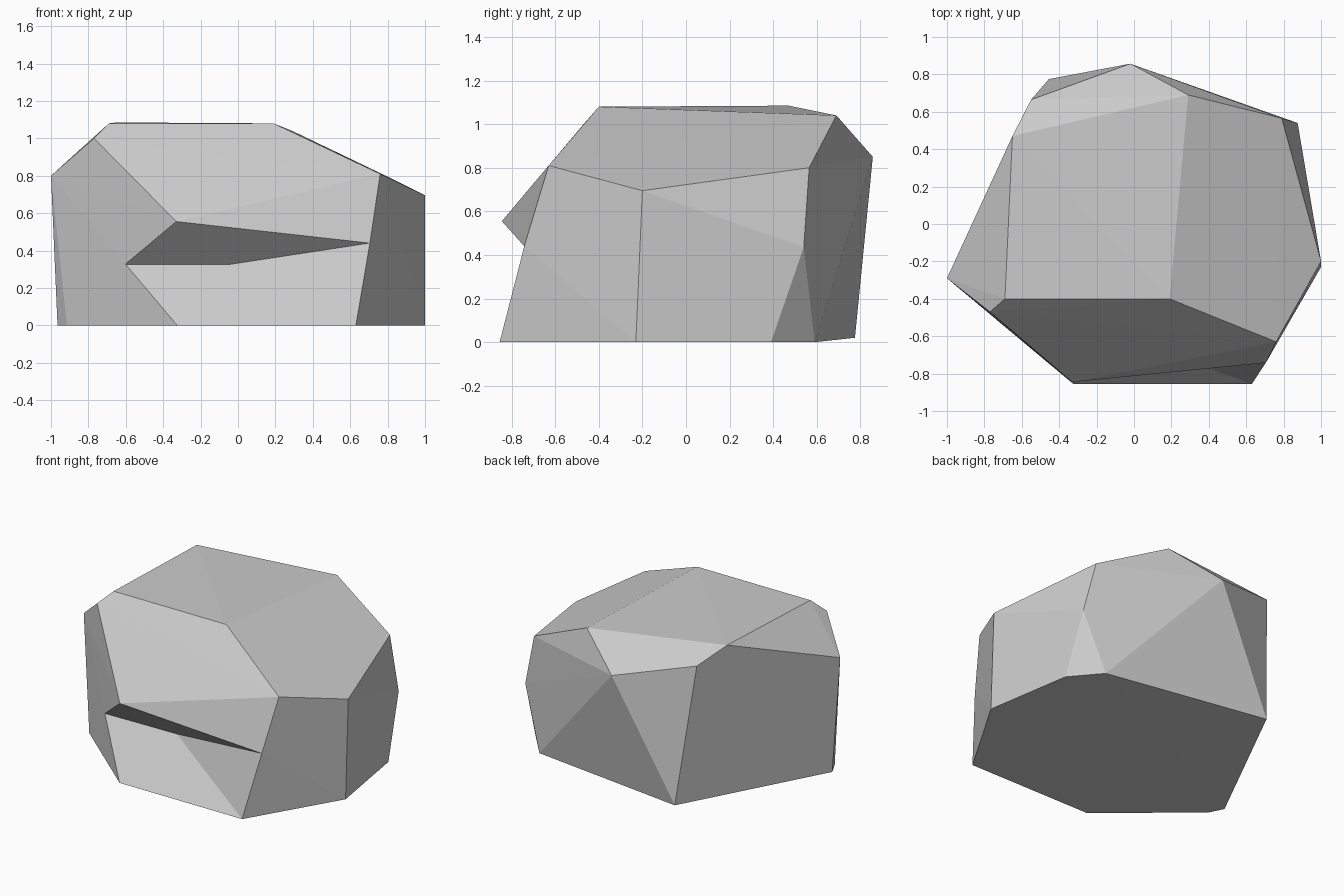
import bpy
import bmesh

cube = bpy.data.objects.get("Cube")
if cube:
    bpy.data.objects.remove(cube, do_unlink=True)

# Plain stone colour
stone = bpy.data.materials.new("stone_grey")
stone.use_nodes = True
stone.diffuse_color = (0.6, 0.6, 0.6, 1)
stone.node_tree.nodes["Principled BSDF"].inputs["Base Color"].default_value = (0.6, 0.6, 0.6, 1)

# Corners of the boulder, grouped by height
top = [(-.69, -.40, 1.08), (.19, -.40, 1.08), (-.65, .47, 1.085), (.29, .69, 1.04)]
shoulder = [(-.77, -.47, 1.0), (.76, -.63, .81), (1, -.20, .695), (.79, .565, .80),
            (.875, .54, .435), (-.02, .857, .85), (-.55, .665, .985), (-1, -.29, .80)]
base = [(1, -.23, 0), (.90, .39, 0), (.73, .59, 0), (-.455, .775, .02),
        (-.965, -.25, 0), (-.915, -.35, 0)]

bm = bmesh.new()
for co in top + shoulder + base:
    bm.verts.new(co)

# Front corners around the notch
brow_left = bm.verts.new((-.33, -.845, .555))
brow_right = bm.verts.new((.705, -.742, .44))
foot_left = bm.verts.new((-.325, -.855, 0))
foot_right = bm.verts.new((.63, -.855, 0))
bmesh.ops.convex_hull(bm, input=bm.verts[:])

# Open the hull where the notch bites into the front and its left end
front = {brow_left, brow_right, foot_left, foot_right}
opened = [f for f in bm.faces
          if set(f.verts) <= front or {brow_left, foot_left} <= set(f.verts)]
side = [v for f in opened for v in f.verts if v not in front]
bmesh.ops.delete(bm, geom=opened, context='FACES')

# Overhang, sloping lower front and notch end
inner_left = bm.verts.new((-.605, -.62, .325))
inner_mid = bm.verts.new((-.05, -.61, .325))
bm.faces.new((brow_left, brow_right, inner_mid, inner_left))
bm.faces.new((inner_left, inner_mid, foot_right, foot_left))
bm.faces.new((inner_mid, brow_right, foot_right))
for corner in side[:1]:
    bm.faces.new((brow_left, inner_left, corner))
    bm.faces.new((inner_left, foot_left, corner))

bmesh.ops.recalc_face_normals(bm, faces=bm.faces[:])
mesh = bpy.data.meshes.new("boulder")
bm.to_mesh(mesh)
bm.free()
mesh.materials.append(stone)
boulder = bpy.data.objects.new("boulder", mesh)
bpy.context.collection.objects.link(boulder)
